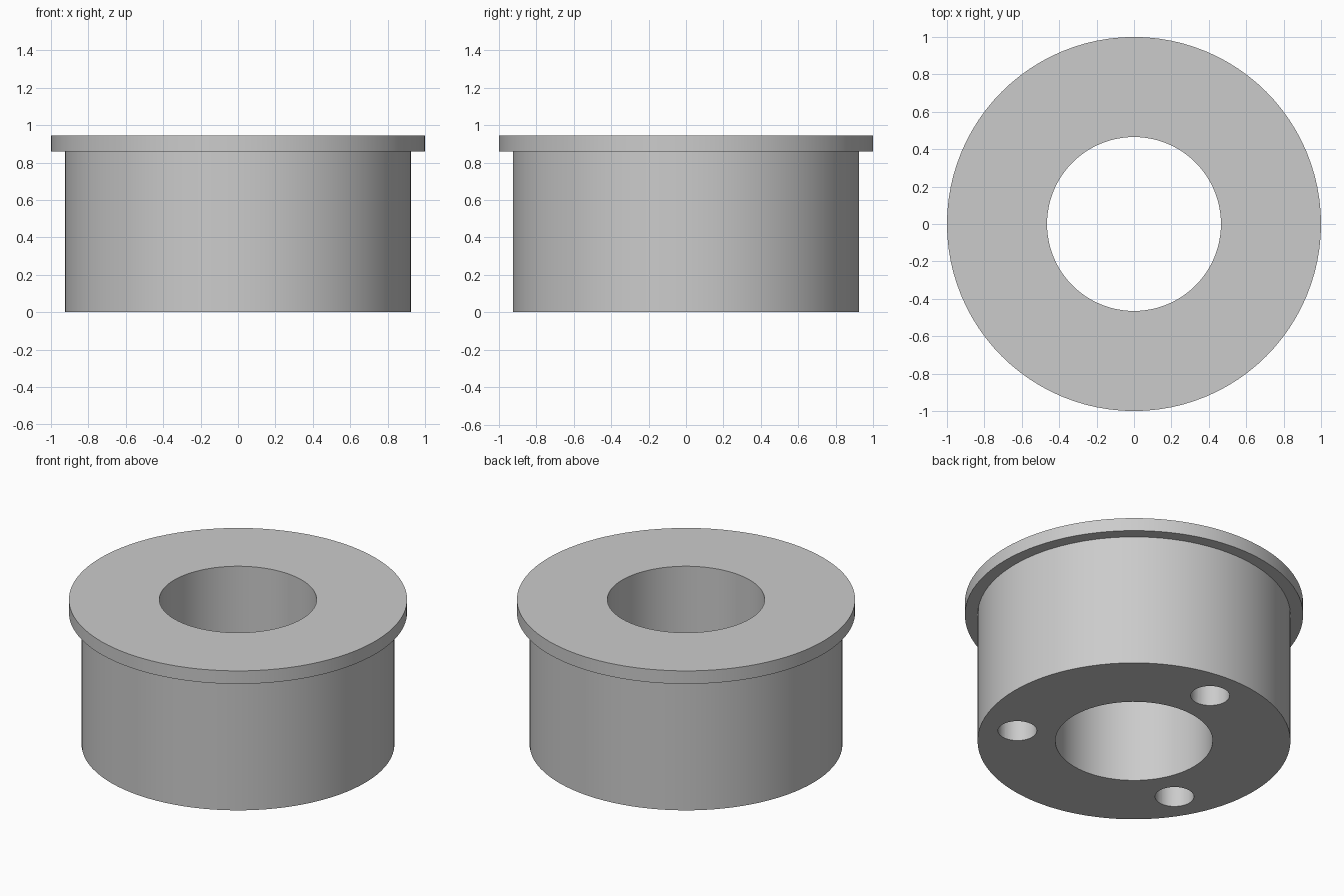
import bpy
import bmesh
from math import radians, cos, sin, tau

cube = bpy.data.objects.get("Cube")
if cube:
    bpy.data.objects.remove(cube, do_unlink=True)

SEGMENTS = 96
BORE, BODY, FLANGE = 0.465, 0.925, 1.0
FLANGE_Z, TOP_Z = 0.86, 0.945
HOLE_RADIUS, HOLE_CIRCLE, HOLE_DEPTH = 0.115, 0.7, 0.45

grey = bpy.data.materials.new("plain grey")
grey.use_nodes = True
colour = (0.6, 0.6, 0.6, 1)
grey.diffuse_color = colour
grey.node_tree.nodes["Principled BSDF"].inputs["Base Color"].default_value = colour


def add_object(name, bm):
    bmesh.ops.recalc_face_normals(bm, faces=bm.faces)
    mesh = bpy.data.meshes.new(name)
    bm.to_mesh(mesh)
    bm.free()
    mesh.materials.append(grey)
    obj = bpy.data.objects.new(name, mesh)
    bpy.context.collection.objects.link(obj)
    return obj


# Flanged bushing: closed radial profile turned about the z axis
profile = [(BORE, 0), (BODY, 0), (BODY, FLANGE_Z),
           (FLANGE, FLANGE_Z), (FLANGE, TOP_Z), (BORE, TOP_Z)]
bm = bmesh.new()
verts = [bm.verts.new((r, 0, z)) for r, z in profile]
edges = [bm.edges.new((verts[i - 1], verts[i])) for i in range(len(verts))]
bmesh.ops.spin(bm, geom=verts + edges, cent=(0, 0, 0), axis=(0, 0, 1),
               angle=tau, steps=SEGMENTS, use_merge=True)
bmesh.ops.remove_doubles(bm, verts=bm.verts, dist=0.0001)
bushing = add_object("flanged_bushing", bm)

bpy.ops.object.select_all(action='DESELECT')
bushing.select_set(True)
bpy.context.view_layer.objects.active = bushing

# Three blind holes in the underside
for angle in (90, 210, 330):
    bm = bmesh.new()
    bmesh.ops.create_cone(bm, cap_ends=True, segments=48, radius1=HOLE_RADIUS,
                          radius2=HOLE_RADIUS, depth=2 * HOLE_DEPTH)
    cutter = add_object("hole_cutter", bm)
    cutter.hide_render = True
    cutter.location = (HOLE_CIRCLE * cos(radians(angle)),
                       HOLE_CIRCLE * sin(radians(angle)), 0)
    cut = bushing.modifiers.new("hole", 'BOOLEAN')
    cut.operation = 'DIFFERENCE'
    cut.solver = 'EXACT'
    cut.object = cutter
    bpy.context.view_layer.update()
    bpy.ops.object.modifier_apply(modifier=cut.name)
    bpy.data.objects.remove(cutter, do_unlink=True)

# Smooth walls with crisp rims
bpy.ops.object.shade_smooth_by_angle(angle=radians(30))
